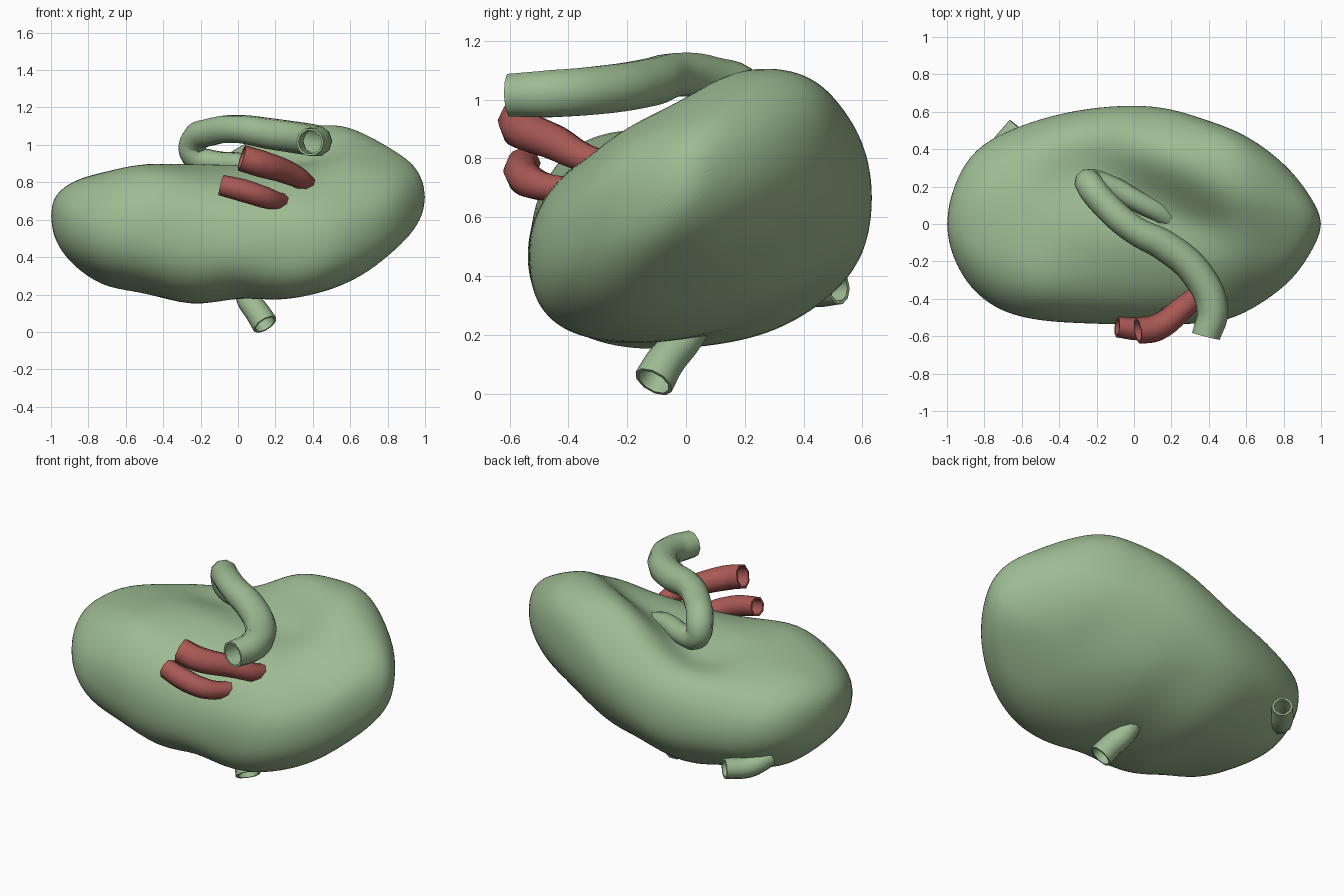
import bpy, bmesh, math
from mathutils import Vector, noise

if "Cube" in bpy.data.objects:
    bpy.data.objects.remove(bpy.data.objects["Cube"])


def material(name, rgb):
    m = bpy.data.materials.new(name)
    m.diffuse_color = (*rgb, 1)
    m.use_nodes = True
    m.node_tree.nodes["Principled BSDF"].inputs["Base Color"].default_value = m.diffuse_color
    return m


GREEN = material("green_tissue", (0.34, 0.50, 0.29))
RED = material("red_vessel", (0.40, 0.10, 0.09))


def tube(name, points, mat, sides=3, wall=0.012):
    """Open hollow tube through (x, y, z, radius) points."""
    cu = bpy.data.curves.new(name, 'CURVE')
    cu.dimensions = '3D'
    cu.resolution_u = 5
    cu.bevel_depth = 1.0
    cu.bevel_resolution = sides
    cu.use_fill_caps = False
    sp = cu.splines.new('BEZIER')
    sp.bezier_points.add(len(points) - 1)
    for bp, (x, y, z, r) in zip(sp.bezier_points, points):
        bp.co = (x, y, z)
        bp.radius = r
        bp.handle_left_type = bp.handle_right_type = 'AUTO'
    ob = bpy.data.objects.new(name, cu)
    bpy.context.collection.objects.link(ob)
    cu.materials.append(mat)
    sol = ob.modifiers.new("wall", 'SOLIDIFY')
    sol.thickness = wall
    sol.offset = 0
    finish(ob)


def finish(ob):
    bpy.ops.object.select_all(action='DESELECT')
    ob.select_set(True)
    bpy.context.view_layer.objects.active = ob
    bpy.ops.object.convert(target='MESH')
    bpy.ops.object.shade_smooth_by_angle(angle=math.radians(50))


# Body: tilted elliptical sections along x (x, ymin, ymax, zmin, zmax, tilt)
sections = [
    (-1.0, -.07, .07, .55, .69, 0), (-.95, -.23, .25, .43, .765, 0),
    (-.85, -.37, .40, .325, .82, 0), (-.70, -.47, .49, .235, .865, .02),
    (-.50, -.52, .565, .215, .90, .08), (-.25, -.54, .63, .13, .91, .17),
    (0, -.54, .645, .185, .96, .25), (.20, -.54, .615, .155, 1.04, .33),
    (.40, -.54, .56, .19, 1.105, .38), (.55, -.495, .50, .245, 1.115, .40),
    (.70, -.41, .41, .33, 1.05, .40), (.85, -.30, .28, .45, .97, .35),
    (.95, -.15, .14, .55, .89, .3), (1.0, -.04, .04, .66, .78, .2)]
SEG = 36

# Broad swellings and hollows of the top surface (x, y, radius, height)
swellings = [(-.42, -.36, .24, .09), (.42, -.22, .27, -.085), (.06, .40, .22, .085)]


def top_offset(x, y):
    """Valley between the two lobes plus the broad swellings."""
    a, b = Vector((-.30, .30)), Vector((.35, 0))
    p, d = Vector((x, y)), b - a
    t = max(0, min(1, (p - a).dot(d) / d.length_squared))
    dist = (p - a - d * t).length
    z = -0.13 * math.exp(-(dist / .14) ** 2)
    for sx, sy, r, h in swellings:
        z += h * math.exp(-((x - sx) ** 2 + (y - sy) ** 2) / r ** 2)
    return z


bm = bmesh.new()
rings = []
for x, y0, y1, z0, z1, rho in sections:
    ring = []
    for i in range(SEG):
        t = 2 * math.pi * i / SEG
        c, s = (math.copysign(abs(f) ** .94, f) for f in (math.cos(t), math.sin(t)))
        up = math.sqrt(1 - rho * rho) * s + rho * c
        v = Vector((x, (y0 + y1) / 2 + (y1 - y0) / 2 * c,
                    (z0 + z1) / 2 + (z1 - z0) / 2 * up))
        if s > 0:
            v.z += top_offset(v.x, v.y) * min(1, s * 1.6)
        if abs(x) < .9:
            bump = 0.02 * noise.noise(v * 3.6)
            v.y += bump * c
            v.z += bump * s
        ring.append(bm.verts.new(v))
    rings.append(ring)
for a, b in zip(rings, rings[1:]):
    for i in range(SEG):
        j = (i + 1) % SEG
        bm.faces.new((a[i], a[j], b[j], b[i]))
bm.faces.new(rings[0])
bm.faces.new(rings[-1])
bmesh.ops.recalc_face_normals(bm, faces=bm.faces)
me = bpy.data.meshes.new("organ_body")
bm.to_mesh(me)
bm.free()
body = bpy.data.objects.new("organ_body", me)
bpy.context.collection.objects.link(body)
me.materials.append(GREEN)
body.modifiers.new("smooth", 'SUBSURF').levels = 2
finish(body)

# Long looping duct above the hilum
tube("upper_duct", [
    (.385, -.60, 1.015, .07), (.42, -.46, 1.02, .078), (.34, -.27, 1.035, .08),
    (.17, -.12, 1.06, .078), (0, -.03, 1.085, .07), (-.14, .09, 1.07, .07),
    (-.235, .205, 1.02, .07), (-.235, .225, .945, .065), (-.13, .20, .91, .055),
    (.02, .12, .90, .05), (.17, .04, .85, .05), (.28, -.05, .75, .05)], GREEN)

# Two red vessels entering from the front
tube("red_vessel_upper", [
    (.02, -.57, .93, .065), (.12, -.555, .90, .066), (.26, -.45, .855, .058),
    (.36, -.34, .80, .045), (.36, -.2, .76, .04)], RED, 2)
tube("red_vessel_lower", [
    (-.09, -.55, .785, .05), (.03, -.56, .755, .055),
    (.14, -.53, .72, .052), (.21, -.46, .70, .042), (.26, -.36, .69, .04)], RED, 2)

# Short outlet stubs below and behind
tube("lower_duct", [
    (.03, .06, .28, .05), (.05, -.01, .18, .055), (.10, -.07, .11, .06),
    (.145, -.11, .04, .064)], GREEN)
tube("rear_duct", [
    (-.78, .31, .40, .05), (-.71, .41, .355, .055), (-.62, .52, .36, .052)], GREEN)
